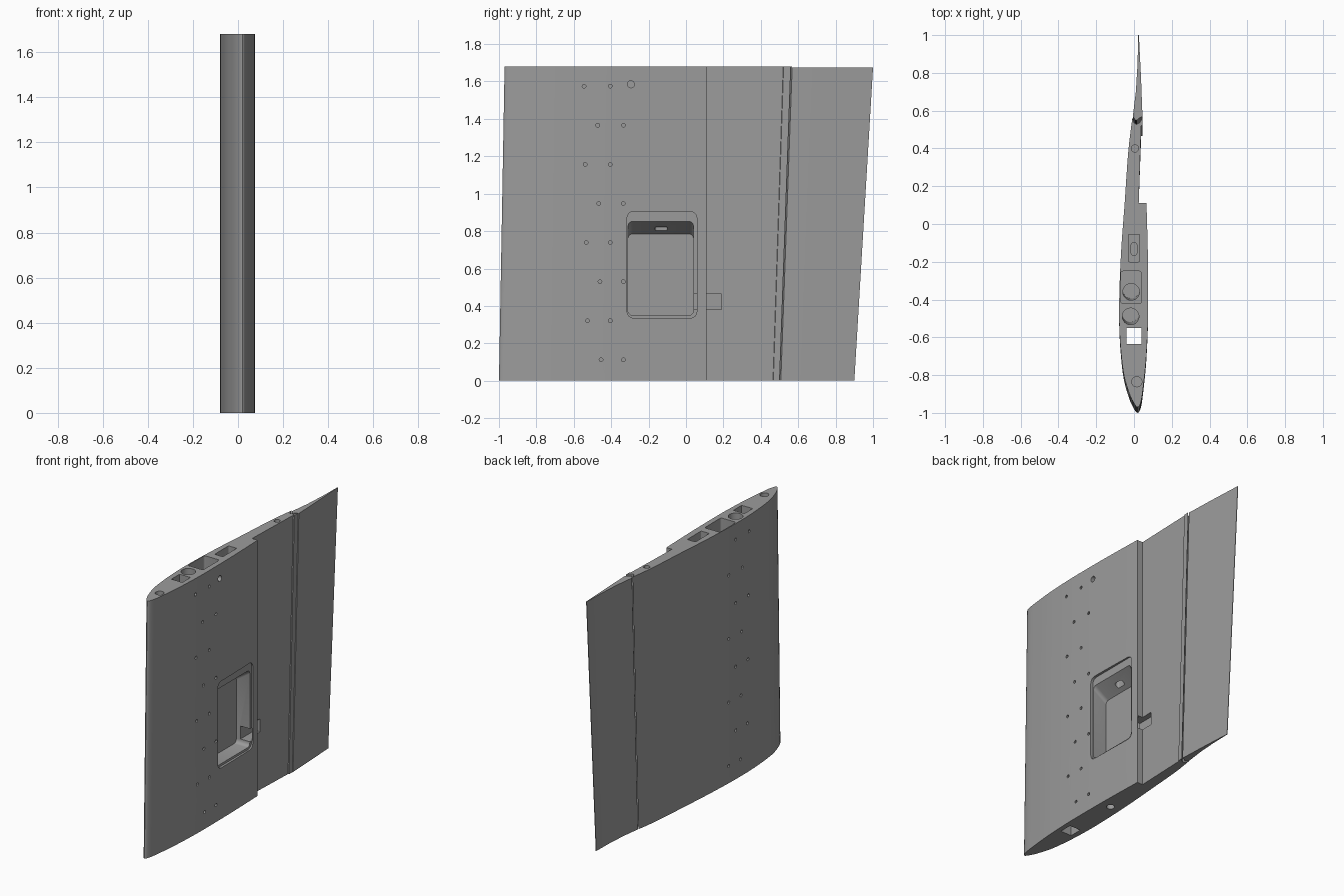
import bpy, bmesh, math
from mathutils import Vector

cube = bpy.data.objects.get("Cube")
if cube:
    bpy.data.objects.remove(cube, do_unlink=True)

HEIGHT = 1.68
grey = bpy.data.materials.new("plain_grey")
grey.use_nodes = True
GREY = (0.33, 0.33, 0.33, 1)
grey.diffuse_color = GREY
grey.node_tree.nodes["Principled BSDF"].inputs["Base Color"].default_value = GREY


def prisms(name, pairs):
    """One object made of closed prisms, each lofted between two matching rings."""
    bm = bmesh.new()
    for ring_a, ring_b in pairs:
        a = [bm.verts.new(p) for p in ring_a]
        b = [bm.verts.new(p) for p in ring_b]
        n = len(a)
        for i in range(n):
            j = (i + 1) % n
            bm.faces.new((a[i], a[j], b[j], b[i]))
        bm.faces.new(a[::-1])
        bm.faces.new(b)
    bmesh.ops.recalc_face_normals(bm, faces=bm.faces)
    mesh = bpy.data.meshes.new(name)
    bm.to_mesh(mesh)
    bm.free()
    mesh.materials.append(grey)
    obj = bpy.data.objects.new(name, mesh)
    bpy.context.collection.objects.link(obj)
    return obj


def rounded(a0, a1, b0, b1, r, n=5):
    """Outline of a rectangle with rounded corners."""
    pts = []
    for k, (ca, cb) in enumerate(((a1 - r, b1 - r), (a0 + r, b1 - r),
                                  (a0 + r, b0 + r), (a1 - r, b0 + r))):
        for i in range(n):
            t = math.pi / 2 * (k + i / n) if r * 2 >= min(a1 - a0, b1 - b0) - 1e-6 \
                else math.pi / 2 * (k + i / (n - 1))
            pts.append((ca + r * math.cos(t), cb + r * math.sin(t)))
    return pts


def upright(outline, z0, z1, lean=0):
    return ([(x, y + lean, z0) for x, y in outline], [(x, y, z1) for x, y in outline])


def sideways(inner, outer, x0, x1):
    return ([(x0, y, z) for y, z in inner], [(x1, y, z) for y, z in outer])


def disc(a, b, r, n=5):
    return rounded(a - r, a + r, b - r, b + r, r, n)


def smooth_curve(pts, steps=4):
    out = []
    for i in range(len(pts) - 1):
        p0, p1, p2, p3 = (Vector(pts[max(0, min(len(pts) - 1, i + k))]) for k in (-1, 0, 1, 2))
        for s in range(steps):
            t = s / steps
            v = 0.5 * (2 * p1 + (p2 - p0) * t + (2 * p0 - 5 * p1 + 4 * p2 - p3) * t ** 2
                       + (3 * p1 - p0 - 3 * p2 + p3) * t ** 3)
            out.append(tuple(v))
    return out + [pts[-1]]


def swept(y):
    """Move a bottom section point back to its place on the top section."""
    if y < 0.11:
        return y + 0.03 * (0.11 - y) / 1.11
    if y < 0.5:
        return y + 0.06 * (y - 0.11) / 0.39
    return y + 0.06 + 0.04 * (y - 0.5) / 0.4


def section(name, outline, z1):
    return prisms(name, [([(x, y, 0) for x, y in outline],
                          [(x, swept(y) if y != 0.11 else y, z1) for x, y in outline])])


# Main wing body: curved skin, stepped recess, rear strip and hinge cove
skin = smooth_curve([(-0.008, 0.505), (-0.03, 0.35), (-0.05, 0.1), (-0.068, -0.15),
                     (-0.078, -0.4), (-0.076, -0.6), (-0.058, -0.8), (-0.03, -0.91),
                     (-0.005, -0.97), (0.02, -1), (0.038, -0.965), (0.05, -0.88),
                     (0.064, -0.74), (0.073, -0.56), (0.075, -0.4), (0.073, -0.15),
                     (0.066, 0.11)])
cove = [(0.025, 0.11), (0.038, 0.465), (0.044, 0.467), (0.045, 0.5),
        (0.03, 0.48), (0.012, 0.472), (0, 0.48)]
body = section("wing_body", skin + cove, HEIGHT)

# Trailing flap with a rounded nose
nose = smooth_curve([(0.045, 0.507), (0.03, 0.502), (0.012, 0.49), (0, 0.5), (-0.006, 0.51)])
tail = [(0.01, 0.63), (0.019, 0.765), (0.022, 0.9), (0.026, 0.9), (0.037, 0.7)]
flap = section("trailing_flap", nose + tail, HEIGHT - 0.005)

# Side pocket with a sloped roof, and its shallow rim
TOP = HEIGHT + 0.05
cuts = [
    ("pocket_rim", [sideways(*[rounded(-0.315, 0.058, 0.335, 0.905, 0.035)] * 2, 0.058, 0.12)]),
    ("pocket", [sideways(rounded(-0.31, 0.04, 0.35, 0.785, 0.025),
                         rounded(-0.31, 0.04, 0.35, 0.895, 0.025), -0.04, 0.12)]),
    ("pocket_passage", [upright([(-0.01, 0.02), (0.06, 0.02), (0.06, 0.19), (-0.01, 0.19)],
                                0.38, 0.465)]),
    # Openings in the upper end
    ("square_channel", [upright([(-0.04, -0.635), (0.04, -0.635), (0.04, -0.55), (-0.04, -0.55)],
                                -0.05, TOP)]),
    ("end_bay", [upright(rounded(-0.07, 0.04, -0.42, -0.25, 0.012), 1.45, TOP)]),
    ("slot_bay", [upright(rounded(-0.03, 0.03, -0.2, -0.055, 0.006), 1.5, TOP)]),
    ("cable_slot", [upright(rounded(-0.015, 0.015, -0.165, -0.1, 0.01), 0.75, 1.55)]),
    ("spar_tubes", [upright(disc(-0.018, -0.49, 0.044, 8), 0.6, TOP, 0.015),
                    upright(disc(-0.015, -0.365, 0.044, 8), 0.98, TOP, 0.015)]),
    ("pin_holes", [upright(disc(0.015, -0.835, 0.027), 1.3, TOP),
                   upright(disc(0.005, 0.4, 0.019), 1.4, TOP),
                   upright(disc(0, -0.22, 0.025), -0.05, 0.2)]),
    ("side_port", [sideways(*[disc(-0.295, 1.585, 0.019)] * 2, 0.0, 0.12)]),
]

# Staggered rows of shallow screw holes on both skins
screws = []
for i in range(8):
    z = 1.575 - 0.209 * i
    stagger = 0.07 * (i % 2)
    for y in (-0.545 + stagger + 0.003 * i, -0.405 + stagger):
        hole = disc(y, z, 0.01, 3)
        screws.append(sideways(hole, hole, 0.057, 0.12))
        screws.append(sideways(hole, hole, -0.12, -0.062))
cuts.append(("screw_holes", screws))

for name, pairs in cuts:
    cutter = prisms(name + "_cutter", pairs)
    cutter.hide_render = True
    mod = body.modifiers.new(name, "BOOLEAN")
    mod.operation = "DIFFERENCE"
    mod.solver = "EXACT"
    mod.object = cutter
    bpy.context.view_layer.objects.active = body
    bpy.ops.object.modifier_apply(modifier=mod.name)
    bpy.data.objects.remove(cutter, do_unlink=True)

# Smooth skins with crisp edges
bpy.ops.object.select_all(action="DESELECT")
for obj in (body, flap):
    obj.select_set(True)
bpy.context.view_layer.objects.active = body
bpy.ops.object.shade_smooth_by_angle(angle=math.radians(30))
